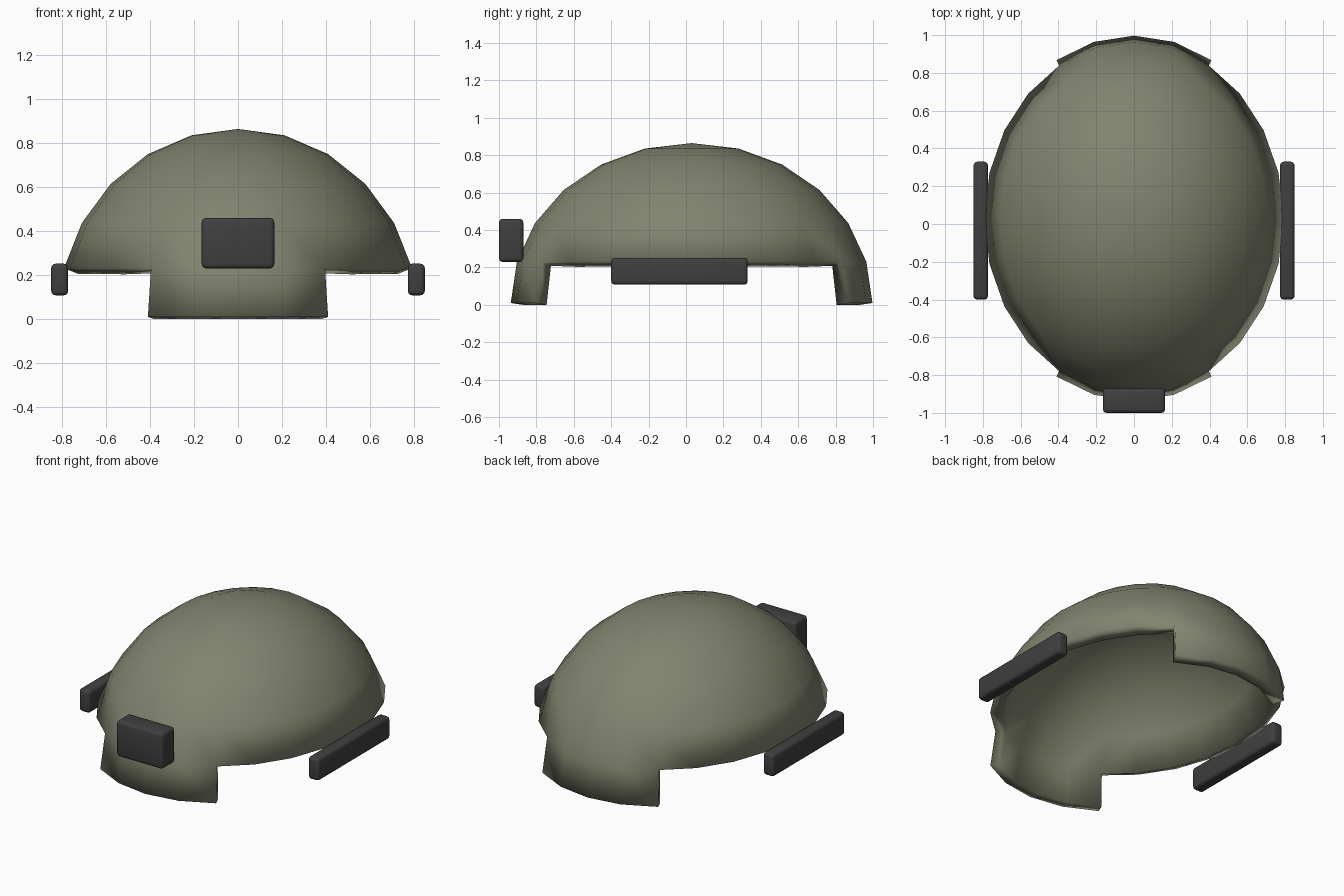
import bpy, bmesh
from mathutils import Matrix, Vector

default = bpy.data.objects.get("Cube")
if default:
    bpy.data.objects.remove(default, do_unlink=True)


def make_material(name, rgb):
    mat = bpy.data.materials.new(name)
    mat.use_nodes = True
    colour = (*rgb, 1.0)
    mat.diffuse_color = colour
    mat.node_tree.nodes["Principled BSDF"].inputs["Base Color"].default_value = colour
    return mat


def make_object(name, bm, mat):
    mesh = bpy.data.meshes.new(name)
    bm.to_mesh(mesh)
    bm.free()
    mesh.materials.append(mat)
    for poly in mesh.polygons:
        poly.use_smooth = True
    obj = bpy.data.objects.new(name, mesh)
    bpy.context.collection.objects.link(obj)
    return obj


def rounded_box(name, low, high, mat, radius=0.02):
    low, high = Vector(low), Vector(high)
    bm = bmesh.new()
    bmesh.ops.create_cube(bm, size=1)
    bmesh.ops.scale(bm, vec=high - low, verts=bm.verts)
    bmesh.ops.translate(bm, vec=(low + high) / 2, verts=bm.verts)
    bmesh.ops.bevel(bm, geom=bm.edges[:], offset=radius, segments=3,
                    profile=0.5, affect='EDGES')
    obj = make_object(name, bm, mat)
    bpy.ops.object.select_all(action='DESELECT')
    obj.select_set(True)
    bpy.context.view_layer.objects.active = obj
    bpy.ops.object.shade_smooth_by_angle(angle=0.6)
    return obj


olive = make_material("olive_drab", (0.22, 0.23, 0.16))
charcoal = make_material("charcoal", (0.05, 0.05, 0.052))

# Domed shell: upper half of a sphere, lowest ring kept only as brow and nape flaps
bm = bmesh.new()
bmesh.ops.create_uvsphere(bm, u_segments=24, v_segments=12, radius=1)
bmesh.ops.delete(bm, geom=[v for v in bm.verts if v.co.z < -0.01], context='VERTS')
side_faces = [f for f in bm.faces
              if f.calc_center_median().z < 0.2 and abs(f.calc_center_median().x) > 0.5]
bmesh.ops.delete(bm, geom=side_faces, context='FACES')
bmesh.ops.transform(bm, verts=bm.verts,
                    matrix=Matrix.Translation((0, 0.03, 0.01)) @ Matrix.Diagonal((0.82, 0.967, 0.855, 1)))
shell = make_object("helmet_shell", bm, olive)
solid = shell.modifiers.new("thickness", 'SOLIDIFY')
solid.thickness = 0.07
solid.offset = -1

# Front mounting block
rounded_box("front_mount", (-0.165, -1.0, 0.23), (0.165, -0.87, 0.46), charcoal)

# Side rails
for side, name in ((1, "left_rail"), (-1, "right_rail")):
    xs = sorted((side * 0.773, side * 0.85))
    rounded_box(name, (xs[0], -0.4, 0.108), (xs[1], 0.33, 0.252), charcoal)
